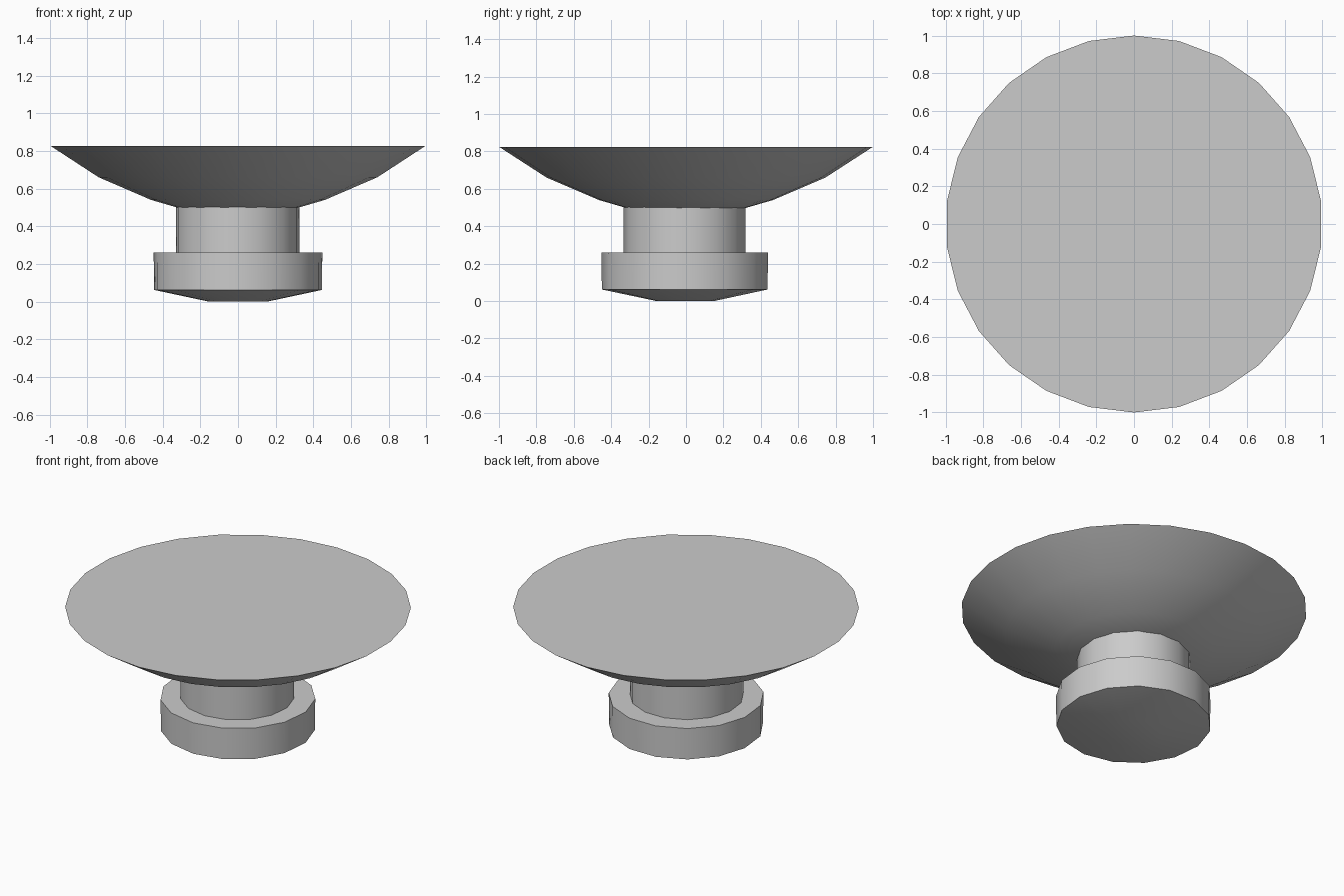
import bpy, bmesh, math

if "Cube" in bpy.data.objects:
    bpy.data.objects.remove(bpy.data.objects["Cube"])


def lathe(name, profile, sides, start, offset=(0, 0)):
    """Closed solid of revolution from (radius, z) points, bottom to top."""
    bm = bmesh.new()
    rings = []
    for r, z in profile:
        ring = []
        for i in range(sides):
            a = start + 2 * math.pi * i / sides
            ring.append(bm.verts.new((offset[0] + r * math.cos(a),
                                      offset[1] + r * math.sin(a), z)))
        rings.append(ring)
    for lo, hi in zip(rings, rings[1:]):
        for i in range(sides):
            j = (i + 1) % sides
            bm.faces.new((lo[i], lo[j], hi[j], hi[i]))
    bm.faces.new(rings[0][::-1])
    bm.faces.new(rings[-1])
    mesh = bpy.data.meshes.new(name)
    bm.to_mesh(mesh)
    bm.free()
    obj = bpy.data.objects.new(name, mesh)
    bpy.context.collection.objects.link(obj)
    bpy.ops.object.select_all(action='DESELECT')
    obj.select_set(True)
    bpy.context.view_layer.objects.active = obj
    bpy.ops.object.shade_smooth_by_angle(angle=math.radians(30))
    return obj


FRONT = -math.pi / 2

# wide bowl-shaped head with a flat top
lathe("head", [(0.16, 0.475), (0.32, 0.498), (0.465, 0.54),
               (0.745, 0.66), (1.0, 0.825)], 26, FRONT)

# narrow neck, running slightly into the head
lathe("neck", [(0.33, 0.25), (0.33, 0.51)], 15, FRONT, (-0.002, -0.004))

# thick foot with a shallow tapered underside
lathe("foot", [(0.155, 0.0), (0.448, 0.062), (0.45, 0.26)], 15, FRONT,
      (0, -0.002))
